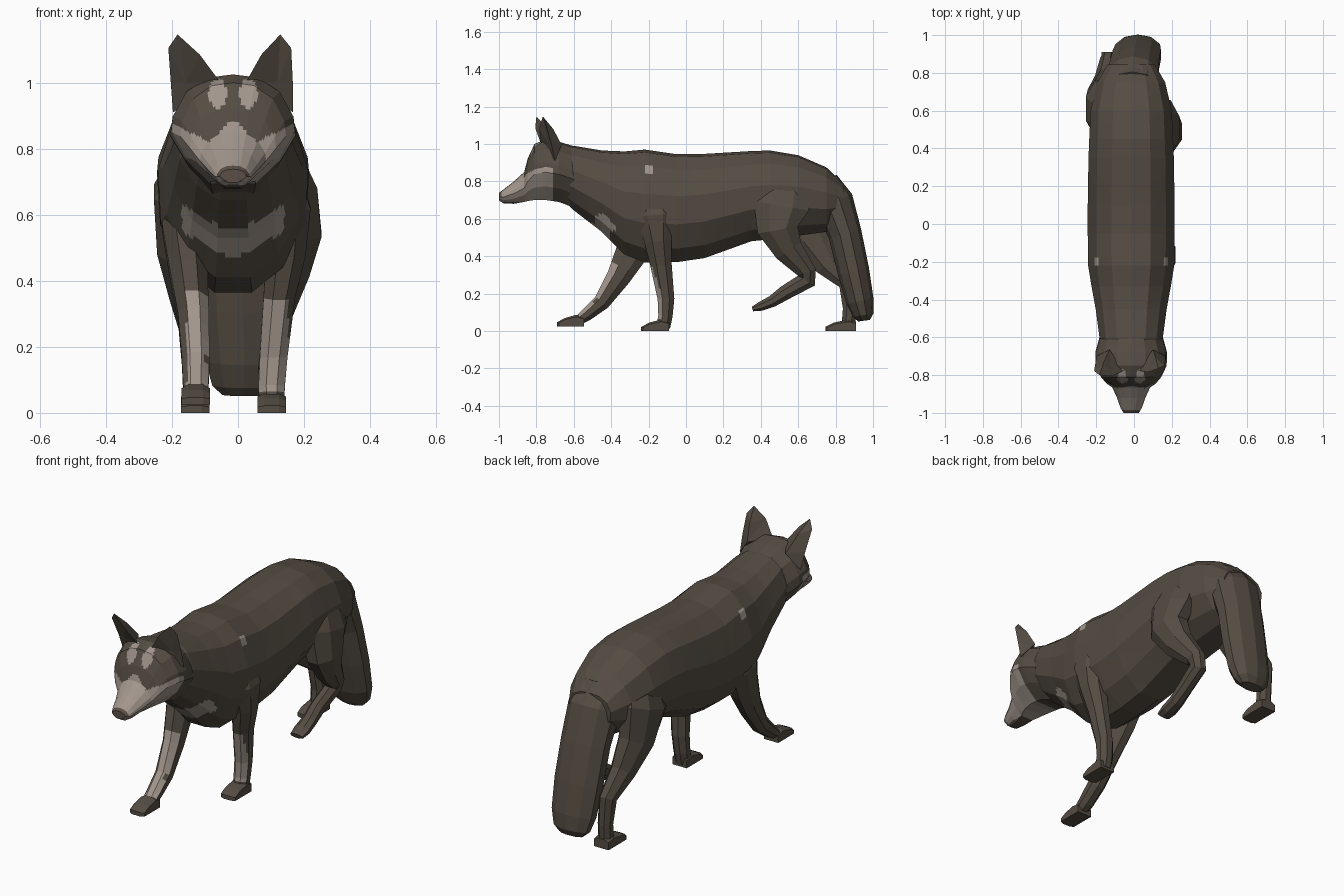
import bpy, bmesh, math
from mathutils import Vector

def material(name, rgb):
    m = bpy.data.materials.new(name)
    m.diffuse_color = (*rgb, 1)
    return m

FUR = material("dark_brown_fur", (0.090, 0.073, 0.056))
PALE = material("pale_fur", (0.36, 0.305, 0.262))
NOSE = material("nose_brown", (0.105, 0.078, 0.062))
MATS = [FUR, PALE, NOSE]
CX = -0.015                                   # slight sideways offset of head and body

def finish(bm, name, rule=None):
    bmesh.ops.recalc_face_normals(bm, faces=bm.faces)
    if rule:
        for f in bm.faces:
            f.material_index = rule(f.calc_center_median(), f.normal)
    me = bpy.data.meshes.new(name)
    bm.to_mesh(me)
    bm.free()
    for m in MATS:
        me.materials.append(m)
    ob = bpy.data.objects.new(name, me)
    bpy.context.collection.objects.link(ob)
    return ob

def loft(name, rings, rule=None, cuts=0):
    """Skin closed rings of points, cap both ends, colour faces by rule."""
    bm = bmesh.new()
    loops = [[bm.verts.new(p) for p in r] for r in rings]
    for a, b in zip(loops, loops[1:]):
        for i in range(len(a)):
            j = (i + 1) % len(a)
            bm.faces.new((a[i], a[j], b[j], b[i]))
    if cuts:
        bmesh.ops.subdivide_edges(bm, edges=bm.edges[:], cuts=cuts, use_grid_fill=True)
    bmesh.ops.holes_fill(bm, edges=[e for e in bm.edges if e.is_boundary], sides=0)
    return finish(bm, name, rule)

def mirrored(half):
    return half + [(-x, z) for x, z in reversed(half) if x > 0]

def trunk(sections, half):
    """Rings across y from (y, bottom, top, half width)."""
    prof = mirrored(half)
    return [[(CX + x * w, y, (b + t) / 2 + z * (t - b) / 2) for x, z in prof]
            for y, b, t, w in sections]

def limb(path, sides=8):
    """Rings along a bent path of (x, y, z, half depth, half width)."""
    pts = [Vector(p[:3]) for p in path]
    rings = []
    for i, p in enumerate(path):
        t = Vector((0, 0, 0))
        if i > 0:
            t += (pts[i] - pts[i - 1]).normalized()
        if i < len(pts) - 1:
            t += (pts[i + 1] - pts[i]).normalized()
        t.x = 0
        t.normalize()
        v = Vector((1, 0, 0)).cross(t)
        ring = []
        for k in range(sides):
            a = 2 * math.pi * (k + 0.5) / sides
            ring.append(pts[i] + Vector((1, 0, 0)) * (p[4] * math.cos(a) * 1.08)
                        + v * (p[3] * math.sin(a) * 1.12))
        rings.append(ring)
    return rings

# Body with chest crescent and small shoulder spots
def body_rule(c, n):
    x = abs(c.x - CX)
    crescent = (c.y < -0.28 and x < 0.155
                and abs(c.z - 0.512 - 0.065 * (x / 0.13) ** 1.3) < 0.04)
    spot = math.hypot(c.y + 0.2, c.z - 0.86) < 0.025
    return 1 if crescent or spot else 0

body_half = [(0, 1), (0.45, 0.95), (0.8, 0.7), (1, 0.22), (0.96, -0.3), (0.66, -0.75), (0.25, -1)]
loft("body", trunk([
    (-0.66, 0.70, 0.98, 0.145), (-0.60, 0.645, 0.99, 0.168), (-0.45, 0.53, 0.965, 0.188),
    (-0.33, 0.41, 0.96, 0.21), (-0.22, 0.365, 0.97, 0.228), (-0.05, 0.368, 0.945, 0.23),
    (0.10, 0.39, 0.947, 0.23), (0.35, 0.48, 0.962, 0.226), (0.45, 0.49, 0.965, 0.222),
    (0.60, 0.51, 0.94, 0.215), (0.75, 0.53, 0.875, 0.18), (0.845, 0.60, 0.785, 0.125)],
    body_half), body_rule, 7)

# Head with pale muzzle, cheeks and brow marks
def head_rule(c, n):
    x = abs(c.x - CX)
    if c.y < -0.985 and c.z > 0.70 and n.y < -0.5:
        return 2
    brow = c.y < -0.74 and math.hypot((x - 0.047) / 0.027, (c.z - 0.968) / 0.045) < 1
    limit = 0.89 - 0.95 * x if x < 0.07 else 0.822 + 0.45 * (x - 0.07)
    muzzle = c.y < -0.715 and c.z > 0.69 + 0.25 * max(0, x - 0.08) and c.z < limit
    return 1 if brow or muzzle else 0

head_half = [(0, 1), (0.4, 0.94), (0.75, 0.68), (0.97, 0.22), (1, -0.08), (0.76, -0.55), (0.36, -1)]
loft("head", trunk([
    (-1.0, 0.698, 0.738, 0.04), (-0.975, 0.682, 0.757, 0.056), (-0.92, 0.68, 0.80, 0.075),
    (-0.865, 0.69, 0.85, 0.10), (-0.845, 0.695, 0.925, 0.13), (-0.81, 0.70, 1.0, 0.16),
    (-0.75, 0.70, 1.025, 0.188), (-0.68, 0.69, 1.012, 0.19), (-0.60, 0.66, 0.988, 0.168)],
    head_half), head_rule, 6)

# Ears: cupped front outline with a ridged back
def ear(name, side, tip_dx, tip_dy):
    front = [(0.038, -0.775, 1.0, 0), (0.086, -0.785, 1.085, .6), (0.143, -0.765, 1.146, 1),
             (0.176, -0.75, 1.105, .8), (0.181, -0.72, 1.0, .3), (0.182, -0.70, 0.91, 0)]
    def place(x, y, z, k):
        return (CX + side * (x + tip_dx * k), y + tip_dy * k, z)
    bm = bmesh.new()
    rim = [bm.verts.new(place(*p)) for p in front]
    cup = bm.verts.new(place(0.135, -0.735, 1.0, .3))
    ridge = bm.verts.new(place(0.115, -0.665, 0.995, 0))
    mid = bm.verts.new(place(0.13, -0.71, 1.08, .6))
    for a, b in zip(rim, rim[1:]):
        bm.faces.new((a, b, cup))
    for i, j in ((0, 1), (4, 5)):
        bm.faces.new((rim[j], rim[i], ridge))
    for a, b in ((1, 2), (2, 3), (3, 4)):
        bm.faces.new((rim[b], rim[a], mid))
    bm.faces.new((rim[1], mid, ridge))
    bm.faces.new((mid, rim[4], ridge))
    bm.faces.new((rim[0], rim[5], ridge, cup)[:3])
    bm.faces.new((rim[5], rim[0], cup))
    finish(bm, name)

ear("right_ear", 1, 0, 0.0)
ear("left_ear", -1, 0.025, -0.035)

# Bushy hanging tail, its root flowing out of the rump
loft("tail", limb([
    (-0.01, 0.735, 0.80, 0.07, 0.12), (-0.005, 0.79, 0.69, 0.095, 0.13), (0.005, 0.85, 0.52, 0.08, 0.125),
    (0.015, 0.895, 0.32, 0.076, 0.124), (0.02, 0.93, 0.16, 0.066, 0.115),
    (0.02, 0.948, 0.085, 0.05, 0.095), (0.02, 0.952, 0.055, 0.028, 0.065)], 10))

# Legs
def shin_rule(c, n):
    return 1 if n.y < -0.5 and 0.07 < c.z < 0.36 and abs(c.x) < 0.155 else 0

loft("right_front_leg", limb([
    (0.135, -0.17, 0.74, 0.09, 0.045), (0.155, -0.165, 0.62, 0.10, 0.065), (0.145, -0.15, 0.48, 0.07, 0.06),
    (0.125, -0.133, 0.35, 0.055, 0.048), (0.108, -0.107, 0.17, 0.043, 0.042),
    (0.102, -0.11, 0.08, 0.037, 0.04), (0.102, -0.122, 0.02, 0.036, 0.038)]), shin_rule, 2)
loft("left_front_leg", limb([
    (-0.15, -0.20, 0.72, 0.09, 0.045), (-0.165, -0.235, 0.56, 0.10, 0.065), (-0.15, -0.285, 0.43, 0.085, 0.058),
    (-0.135, -0.36, 0.29, 0.062, 0.047), (-0.128, -0.45, 0.155, 0.043, 0.042),
    (-0.128, -0.53, 0.088, 0.033, 0.039), (-0.128, -0.58, 0.052, 0.024, 0.036)]), shin_rule, 2)
loft("left_hind_leg", limb([
    (-0.125, 0.56, 0.82, 0.10, 0.05), (-0.17, 0.61, 0.67, 0.155, 0.085), (-0.17, 0.67, 0.50, 0.11, 0.075),
    (-0.152, 0.76, 0.36, 0.072, 0.055), (-0.138, 0.865, 0.255, 0.047, 0.04),
    (-0.13, 0.875, 0.12, 0.035, 0.036), (-0.13, 0.868, 0.025, 0.035, 0.036)]))
loft("right_hind_leg", limb([
    (0.12, 0.54, 0.82, 0.11, 0.05), (0.16, 0.51, 0.67, 0.145, 0.08), (0.178, 0.49, 0.54, 0.105, 0.075),
    (0.16, 0.55, 0.43, 0.075, 0.056), (0.13, 0.645, 0.315, 0.05, 0.042),
    (0.115, 0.645, 0.27, 0.05, 0.038), (0.105, 0.53, 0.205, 0.038, 0.036),
    (0.103, 0.46, 0.158, 0.03, 0.038), (0.103, 0.40, 0.132, 0.024, 0.042),
    (0.103, 0.355, 0.117, 0.012, 0.036)]))

# Paws: wedge profile widened across x
def paw(name, x, toe, heel, z, w=0.043):
    prof = [(toe, 0), (toe, 0.022), (toe + 0.045, 0.045), (heel - 0.04, 0.062), (heel, 0.05), (heel, 0)]
    loft(name, [[(x + dx * w, y + (0.01 if abs(dx) == 1 and y < toe + 0.01 else 0), z + h * s)
                 for y, h in prof] for dx, s in ((-1, .8), (-0.5, 1), (0.5, 1), (1, .8))])

paw("right_front_paw", 0.102, -0.24, -0.09, 0.0)
paw("left_front_paw", -0.128, -0.69, -0.545, 0.025)
paw("left_hind_paw", -0.13, 0.745, 0.91, 0.0)
